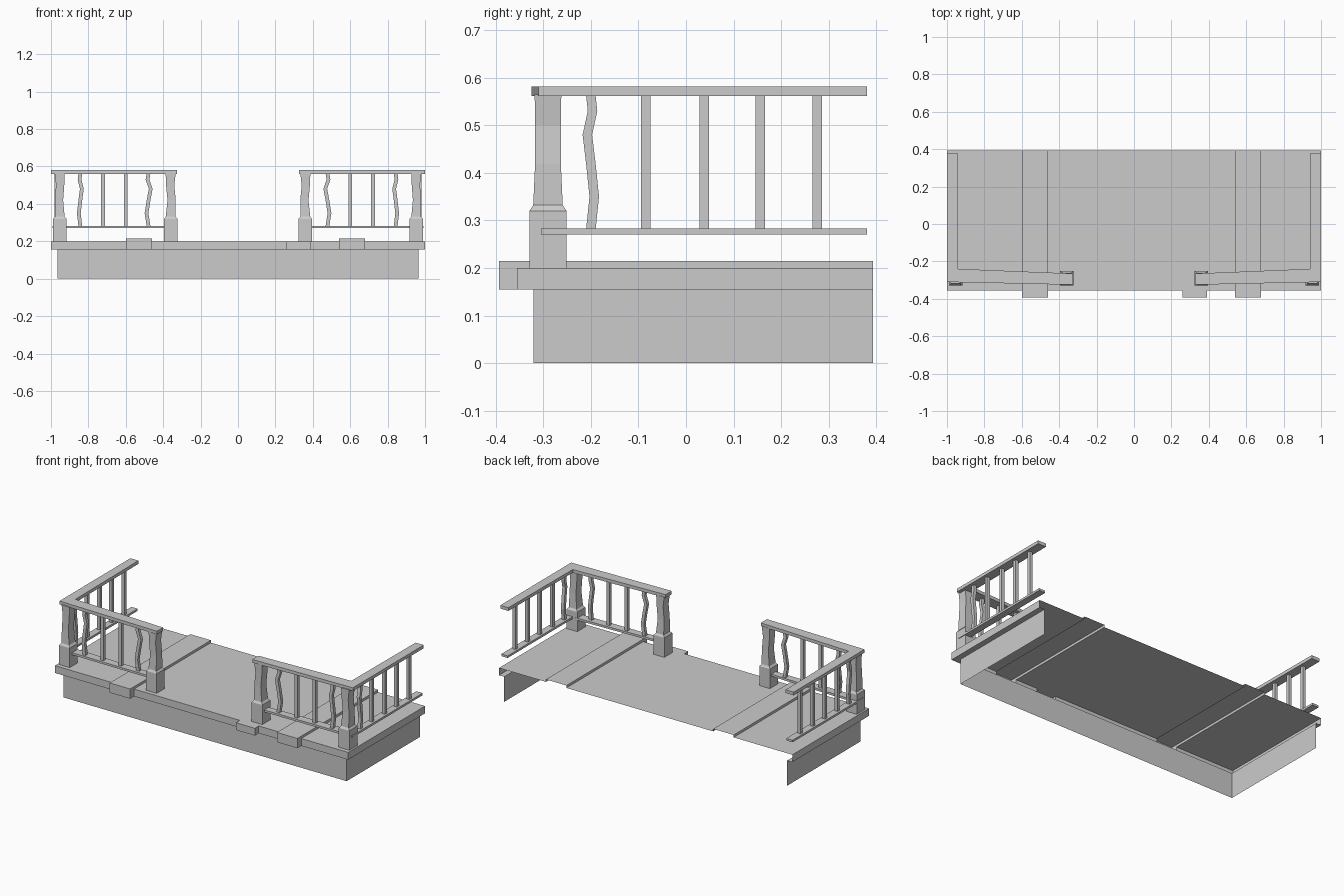
import bpy, bmesh

if "Cube" in bpy.data.objects:
    bpy.data.objects.remove(bpy.data.objects["Cube"])

BACK, EDGE, NOSE, SKIRT = 0.393, -0.355, -0.393, -0.32
LOW, TOP, RAISED = 0.155, 0.2, 0.215


def make(name, bm, merge=True):
    if merge:
        bmesh.ops.remove_doubles(bm, verts=bm.verts, dist=1e-5)
    me = bpy.data.meshes.new(name)
    bm.to_mesh(me)
    bm.free()
    ob = bpy.data.objects.new(name, me)
    bpy.context.collection.objects.link(ob)
    return ob


def quad(bm, *pts):
    return bm.faces.new([bm.verts.new(p) for p in pts])


def loft(name, rings):
    """Closed square column; each ring is (cx, cy, half_x, half_y, z)."""
    bm = bmesh.new()
    loops = [[bm.verts.new((cx + sx * hx, cy + sy * hy, z))
              for sx, sy in ((-1, -1), (1, -1), (1, 1), (-1, 1))]
             for cx, cy, hx, hy, z in rings]
    for a, b in zip(loops, loops[1:]):
        for i in range(4):
            j = (i + 1) % 4
            bm.faces.new((a[i], a[j], b[j], b[i]))
    bm.faces.new(loops[0][::-1])
    bm.faces.new(loops[-1])
    return make(name, bm)


def slab(name, outline, z0, z1):
    """Flat outline extruded upward."""
    bm = bmesh.new()
    face = bm.faces.new([bm.verts.new((x, y, z0)) for x, y in outline])
    new = bmesh.ops.extrude_face_region(bm, geom=[face])["geom"]
    bmesh.ops.translate(bm, vec=(0, 0, z1 - z0),
                        verts=[v for v in new if isinstance(v, bmesh.types.BMVert)])
    bmesh.ops.recalc_face_normals(bm, faces=bm.faces)
    return make(name, bm)


# Deck sheet: strips of floor (x0, x1, front y, top z), some are proud boards
strips = [(-1, -0.6, EDGE, TOP), (-0.6, -0.46, NOSE, RAISED), (-0.46, 0.26, EDGE, TOP),
          (0.26, 0.39, NOSE, TOP), (0.39, 0.54, EDGE, TOP),
          (0.54, 0.68, NOSE, RAISED), (0.68, 1, EDGE, TOP)]
bm = bmesh.new()
for x0, x1, y, z in strips:
    quad(bm, (x0, y, z), (x1, y, z), (x1, BACK, z), (x0, BACK, z))
    quad(bm, (x0, y, LOW), (x1, y, LOW), (x1, y, z), (x0, y, z))
    quad(bm, (x0, SKIRT, LOW), (x1, SKIRT, LOW), (x1, y, LOW), (x0, y, LOW))
    if y == NOSE:
        quad(bm, (x0, EDGE, LOW), (x0, y, LOW), (x0, y, z), (x0, EDGE, z))
        quad(bm, (x1, y, LOW), (x1, EDGE, LOW), (x1, EDGE, z), (x1, y, z))
    if z == RAISED:
        quad(bm, (x0, BACK, TOP), (x0, EDGE, TOP), (x0, EDGE, z), (x0, BACK, z))
        quad(bm, (x1, EDGE, TOP), (x1, BACK, TOP), (x1, BACK, z), (x1, EDGE, z))
# deck ends and the lip under them
quad(bm, (1, EDGE, LOW), (1, BACK, LOW), (1, BACK, TOP), (1, EDGE, TOP))
quad(bm, (-1, BACK, LOW), (-1, EDGE, LOW), (-1, EDGE, TOP), (-1, BACK, TOP))
quad(bm, (0.965, SKIRT, LOW), (0.965, BACK, LOW), (1, BACK, LOW), (1, SKIRT, LOW))
quad(bm, (-1, SKIRT, LOW), (-1, BACK, LOW), (-0.965, BACK, LOW), (-0.965, SKIRT, LOW))
make("deck", bm, merge=False)

# Skirt under the deck: three walls, open at the back
bm = bmesh.new()
path = [(-0.965, BACK), (-0.965, SKIRT), (0.965, SKIRT), (0.965, BACK)]
for (xa, ya), (xb, yb) in zip(path, path[1:]):
    quad(bm, (xa, ya, 0), (xb, yb, 0), (xb, yb, LOW), (xa, ya, LOW))
make("skirt", bm)


def post(name, x, lean):
    y = -0.29
    loft(name, [(x, y, 0.036, 0.039, TOP), (x, y, 0.036, 0.039, 0.32),
                (x, y, 0.026, 0.031, 0.332), (x + lean, y, 0.022, 0.027, 0.42),
                (x - lean * 0.5, y, 0.022, 0.027, 0.5), (x, y, 0.027, 0.028, 0.565)])


def baluster(name, x, y, bend_x=0.0, bend_y=0.0):
    waves = ((0.28, 0), (0.35, 0.8), (0.42, 0), (0.48, -0.8), (0.53, 0.4), (0.563, 0))
    if not (bend_x or bend_y):
        waves = (waves[0], waves[-1])
    loft(name, [(x + bend_x * w, y + bend_y * w, 0.01, 0.01, z) for z, w in waves])


# Railings, mirrored left and right
for side, s in (("left", -1), ("right", 1)):
    post(side + "_corner_post", s * 0.953, s * 0.004)
    post(side + "_front_post", s * 0.36, s * -0.005)
    top = [(1, -0.31), (1, 0.38), (0.945, 0.38), (0.94, -0.24), (0.325, -0.265), (0.325, -0.325)]
    low = [(0.993, -0.305), (0.993, 0.38), (0.95, 0.38), (0.95, -0.25), (0.36, -0.268), (0.36, -0.31)]
    slab(side + "_top_rail", [(s * x, y) for x, y in top], 0.561, 0.581)
    slab(side + "_lower_rail", [(s * x, y) for x, y in low], 0.27, 0.283)
    for i, (x, b) in enumerate(((0.478, 0.014), (0.6, 0), (0.722, 0), (0.843, 0.01))):
        baluster(f"{side}_front_baluster_{i}", s * x, -0.283, bend_x=s * b)
    for i, y in enumerate((-0.2, -0.085, 0.038, 0.156, 0.276)):
        baluster(f"{side}_side_baluster_{i}", s * 0.971, y, bend_y=0.009 if i == 0 else 0)
